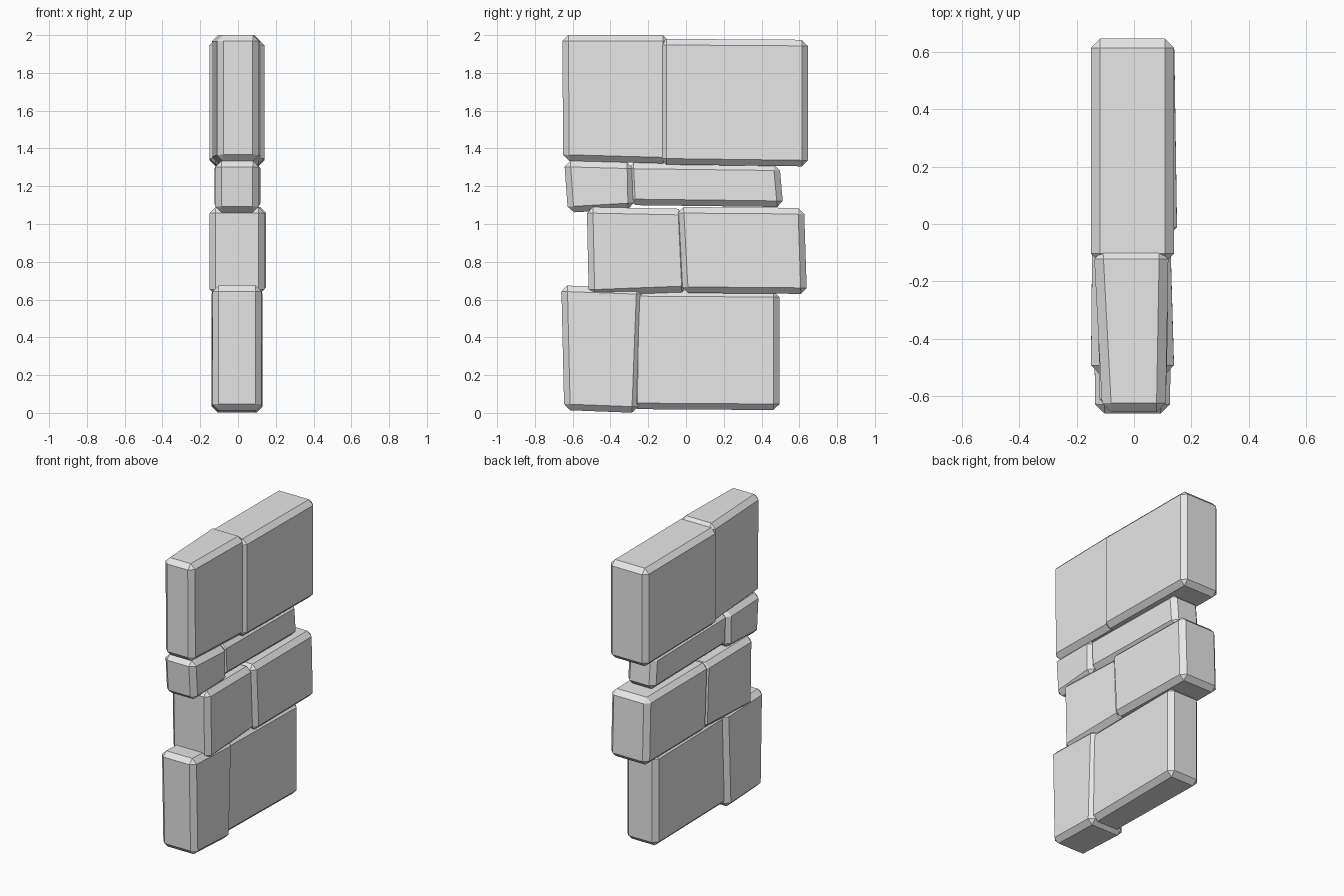
import bpy
import bmesh

cube = bpy.data.objects.get("Cube")
if cube:
    bpy.data.objects.remove(cube, do_unlink=True)

stone = bpy.data.materials.new("light_grey_stone")
stone.use_nodes = True
stone.diffuse_color = (0.8, 0.8, 0.8, 1)
stone.node_tree.nodes["Principled BSDF"].inputs["Base Color"].default_value = (0.8, 0.8, 0.8, 1)


def block(name, side, front_x, back_x, chamfer=0.032):
    """Chamfered slab: side outline (y, z) from top front, clockwise; x range at each end."""
    ranges = (front_x, back_x, back_x, front_x)
    bm = bmesh.new()
    right = [bm.verts.new((r[0], y, z)) for (y, z), r in zip(side, ranges)]
    left = [bm.verts.new((r[1], y, z)) for (y, z), r in zip(side, ranges)]
    bm.faces.new(right)
    bm.faces.new(left[::-1])
    for i in range(4):
        j = (i + 1) % 4
        bm.faces.new((right[j], right[i], left[i], left[j]))
    bmesh.ops.recalc_face_normals(bm, faces=bm.faces)
    bmesh.ops.bevel(bm, geom=bm.edges[:], offset=chamfer, segments=1,
                    affect='EDGES', profile=0.5)
    mesh = bpy.data.meshes.new(name)
    bm.to_mesh(mesh)
    bm.free()
    mesh.materials.append(stone)
    bpy.context.collection.objects.link(bpy.data.objects.new(name, mesh))


# Bottom course
block("bottom_front_block", [(-.66, .675), (-.23, .66), (-.255, 0), (-.645, .015)],
      (-.135, .125), (-.14, .13))
block("bottom_back_block", [(-.28, .65), (.495, .645), (.495, .015), (-.29, .02)],
      (-.11, .11), (-.12, .12))

# Second course
block("second_front_block", [(-.525, 1.09), (-.01, 1.08), (.01, .64), (-.515, .62)],
      (-.15, .14), (-.145, .125))
block("second_back_block", [(-.045, 1.09), (.625, 1.085), (.64, .63), (-.02, .635)],
      (-.15, .15), (-.15, .14))

# Thin third course
block("third_front_block", [(-.645, 1.335), (-.28, 1.325), (-.275, 1.08), (-.625, 1.06)],
      (-.12, .11), (-.125, .12))
block("third_back_block", [(-.31, 1.325), (.495, 1.315), (.515, 1.09), (-.30, 1.10)],
      (-.105, .105), (-.11, .10))

# Top course
block("top_front_block", [(-.655, 2), (-.09, 2), (-.09, 1.32), (-.65, 1.335)],
      (-.11, .11), (-.14, .12))
block("top_back_block", [(-.135, 1.98), (.645, 1.975), (.645, 1.305), (-.135, 1.315)],
      (-.15, .14), (-.15, .14))
